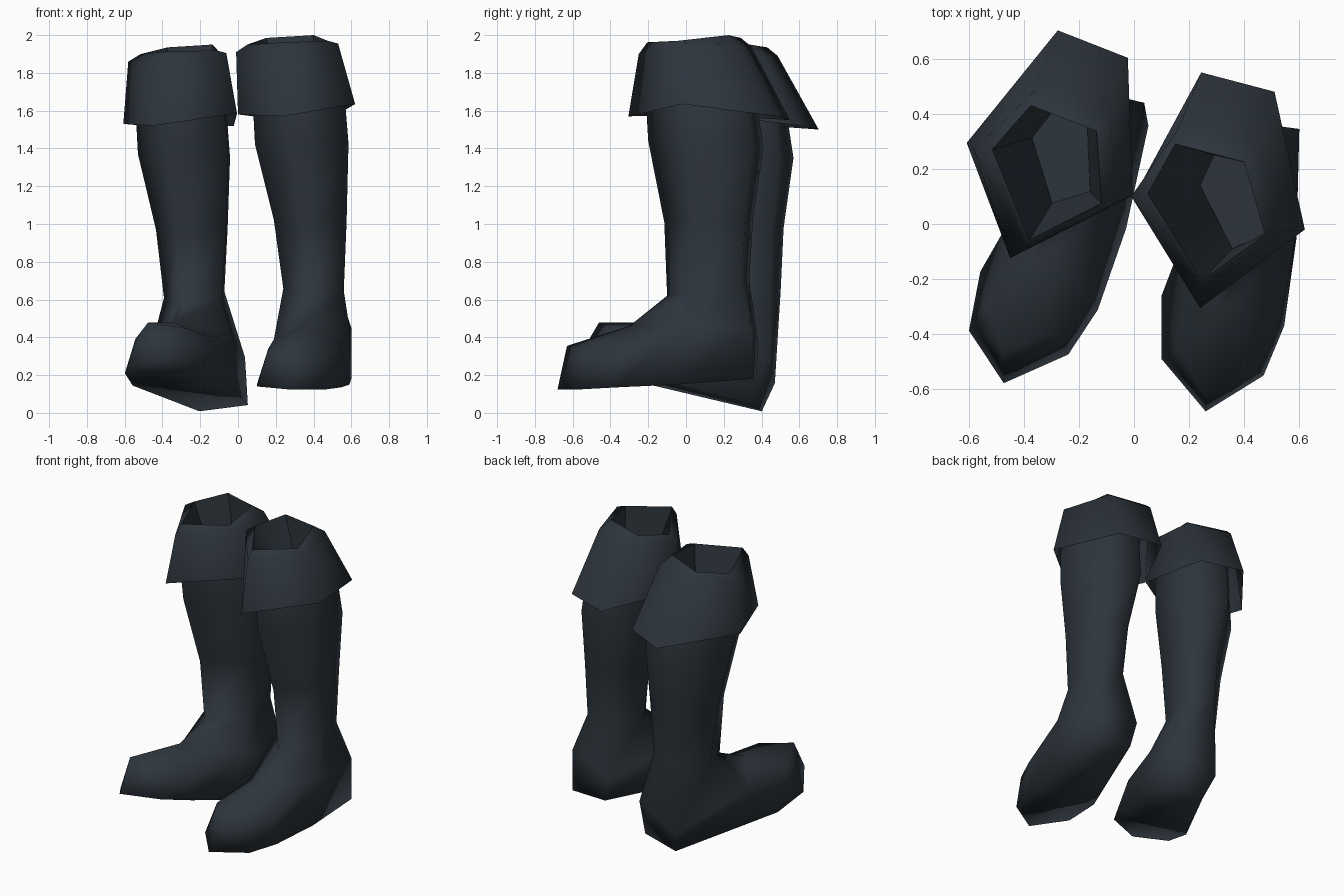
import bpy, bmesh, math
from mathutils import Matrix, Vector

if "Cube" in bpy.data.objects:
    bpy.data.objects.remove(bpy.data.objects["Cube"])

leather = bpy.data.materials.new("dark_slate_leather")
leather.diffuse_color = (0.026, 0.035, 0.045, 1)
leather.use_nodes = True
leather.node_tree.nodes["Principled BSDF"].inputs["Base Color"].default_value = leather.diffuse_color

# Five-sided plan of the leg, in 0..1: back left, back right, right, front, left
PLAN = [(.40, 1), (.88, .91), (1, .33), (.40, 0), (0, .48)]

# Leg rings: x min, x max, y min, y max, z front, z back
LEG = [(.08, .57, -.21, .38, 1.61, 1.61),
       (.09, .585, -.20, .41, 1.44, 1.40),
       (.19, .575, -.115, .355, 1.01, 1.03),
       (.24, .56, -.10, .335, .62, .70)]

# Foot outlines: heel left, heel right, mid, ball, toe right, tip, toe left, mid left
UPPER = [(.30, .385, .36), (.60, .345, .45), (.59, -.02, .45), (.53, -.36, .33),
         (.45, -.53, .33), (.26, -.63, .355), (.16, -.45, .34), (.19, -.15, .39)]
SOLE = [(.34, .37, .19), (.60, .345, .18), (.59, -.05, .15), (.545, -.37, .135),
        (.47, -.55, .125), (.26, -.68, .125), (.10, -.49, .14), (.10, -.26, .15)]
INSTEP = (.34, -.30, .46)

# Cuff rings, same corner order as the plan
CUFF_HEM = [(.244, .55, 1.55), (.51, .48, 1.57), (.62, -.02, 1.635),
            (.24, -.305, 1.57), (0, .10, 1.58)]
CUFF_SHOULDER = [(.16, .345, 1.94), (.44, .29, 1.95), (.53, -.03, 1.955),
                 (.245, -.25, 1.90), (-.01, .10, 1.91)]
CUFF_RIM = [(.15, .29, 1.985), (.40, .225, 2.0), (.475, -.04, 1.97),
            (.247, -.205, 1.962), (.05, .11, 1.95)]
CUFF_FLOOR = [(.29, .25, 1.52), (.42, .22, 1.52), (.48, -.03, 1.52),
              (.357, -.09, 1.50), (.24, .14, 1.48)]


def add(bm, points, pose):
    return [bm.verts.new(pose @ Vector(p)) for p in points]


def bridge(bm, a, b):
    n = len(a)
    for i in range(n):
        j = (i + 1) % n
        bm.faces.new((a[i], a[j], b[j], b[i]))


def leg_ring(r):
    x0, x1, y0, y1, zf, zb = r
    return [(x0 + u * (x1 - x0), y0 + v * (y1 - y0), zf + v * (zb - zf))
            for u, v in PLAN]


def finish(bm, name, angle, flip=False):
    bmesh.ops.recalc_face_normals(bm, faces=bm.faces)
    if flip:
        bmesh.ops.reverse_faces(bm, faces=bm.faces)
    me = bpy.data.meshes.new(name)
    bm.to_mesh(me)
    bm.free()
    ob = bpy.data.objects.new(name, me)
    bpy.context.collection.objects.link(ob)
    me.materials.append(leather)
    bpy.ops.object.select_all(action='DESELECT')
    ob.select_set(True)
    bpy.context.view_layer.objects.active = ob
    bpy.ops.object.shade_smooth_by_angle(angle=math.radians(angle))


def build_boot(side, leg_pose, foot_pose, cuff_pose):
    # Leg tube and foot in one skin; the tube runs up inside the cuff
    bm = bmesh.new()
    collar = [Vector(p) - Vector((0, 0, .02)) for p in CUFF_RIM]
    rings = [add(bm, collar, cuff_pose)]
    rings += [add(bm, leg_ring(r), leg_pose) for r in LEG]
    for a, b in zip(rings, rings[1:]):
        bridge(bm, a, b)
    u = add(bm, UPPER, foot_pose)
    s = add(bm, SOLE, foot_pose)
    top = add(bm, [INSTEP], foot_pose)[0]
    A, B, C, D, E = rings[-1]
    for f in ((A, B, u[1], u[0]), (B, C, u[2], u[1]), (C, D, top, u[2]),
              (top, u[3], u[2]), (top, u[4], u[3]), (top, u[5], u[4]),
              (top, u[6], u[5]), (top, u[7], u[6]), (D, E, u[7], top),
              (E, A, u[0], u[7])):
        bm.faces.new(f)
    bridge(bm, u, s)
    bm.faces.new((s[0], s[1], s[2], s[7]))
    bm.faces.new((s[7], s[2], s[3], s[6]))
    bm.faces.new((s[6], s[3], s[4], s[5]))
    finish(bm, side + "_boot", 150)

    # Folded cuff, open at the hem
    bm = bmesh.new()
    rings = [add(bm, l, cuff_pose) for l in (CUFF_HEM, CUFF_SHOULDER, CUFF_RIM)]
    for a, b in zip(rings, rings[1:]):
        bridge(bm, a, b)
    finish(bm, side + "_cuff", 150)

    # Hollow lining inside the opening
    bm = bmesh.new()
    rim, floor = (add(bm, l, cuff_pose) for l in (CUFF_RIM, CUFF_FLOOR))
    bridge(bm, rim, floor)
    bm.faces.new(floor)
    finish(bm, side + "_lining", 60, flip=True)


def rot(deg, axis):
    return Matrix.Rotation(math.radians(deg), 4, axis)


T = Matrix.Translation
build_boot("right", Matrix(), Matrix(), Matrix())

# The left boot is turned outward and leans, with the toe raised at the ankle
hip = Vector((.323, .161, 1.58))
ankle = Vector((.41, .12, .60))


def turned(lean_x, lean_y, place):
    turn = Matrix(((1, .20, lean_x, 0), (-.115, .965, lean_y, 0),
                   (0, 0, 1, 0), (0, 0, 0, 1)))
    return T(place) @ turn @ T(-hip)


leg_pose = turned(.02, -.02, (-.28, .321, 1.53))
cuff_pose = turned(.11, -.075, (-.272, .316, 1.53))
foot_pose = (T((.018, .002, -.067)) @ leg_pose @ T(ankle)
             @ rot(-19, 'X') @ rot(-8, 'Y') @ T(-ankle))
build_boot("left", leg_pose, foot_pose, cuff_pose)
